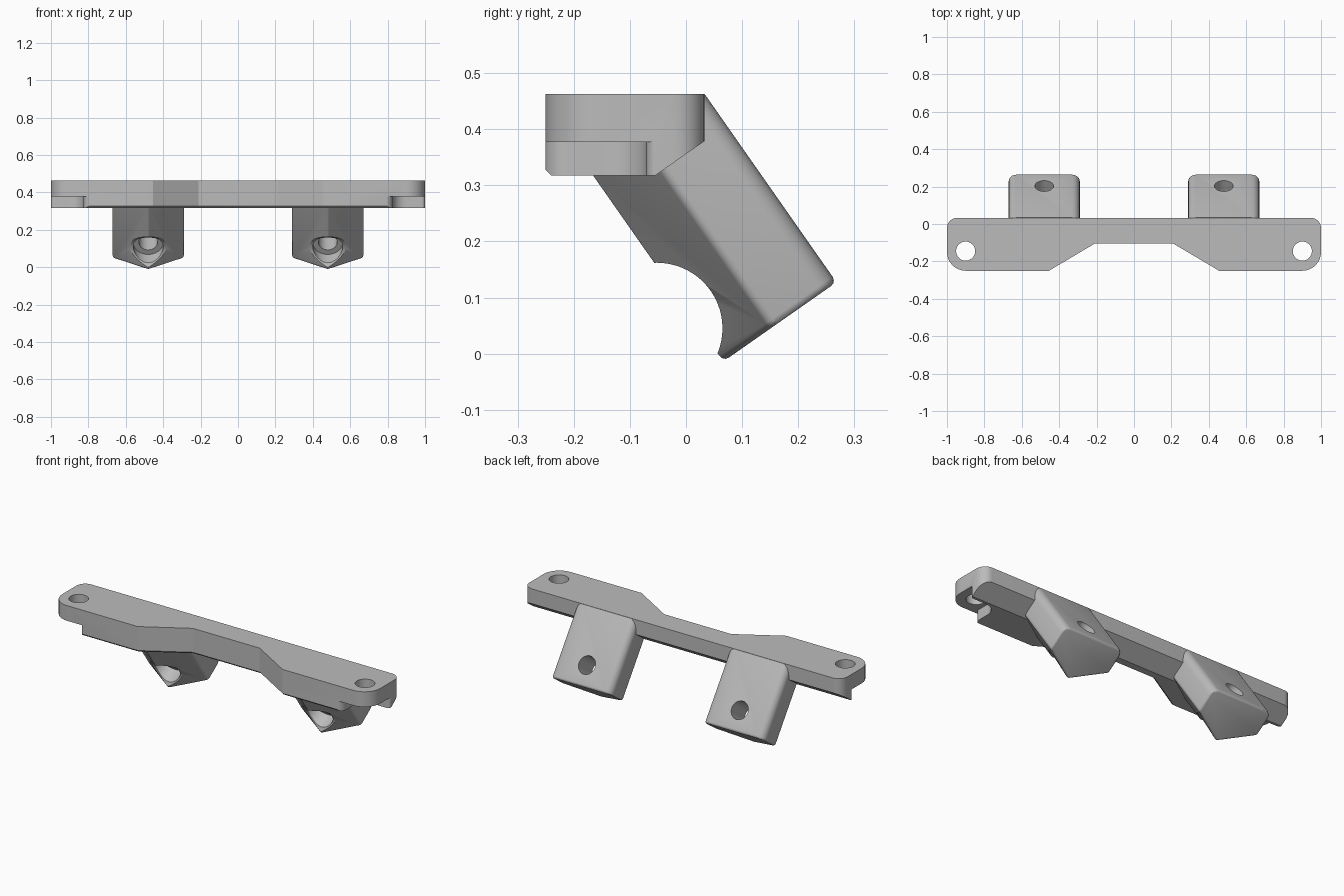
import bpy, bmesh, math
from mathutils import Vector

if "Cube" in bpy.data.objects:
    bpy.data.objects.remove(bpy.data.objects["Cube"], do_unlink=True)

grey = bpy.data.materials.new("plain grey")
grey.use_nodes = True
grey.diffuse_color = (0.5, 0.5, 0.5, 1)
grey.node_tree.nodes["Principled BSDF"].inputs["Base Color"].default_value = (0.5, 0.5, 0.5, 1)

X, Y, Z = Vector((1, 0, 0)), Vector((0, 1, 0)), Vector((0, 0, 1))
TILT = math.radians(55)
ALONG = Vector((0, math.cos(TILT), -math.sin(TILT)))   # down the leg
OUT = Vector((0, math.sin(TILT), math.cos(TILT)))      # out of the leg's back face
TOP, BOTTOM = 0.463, 0.317


def rounded(corners, steps=8):
    """Turn (x, y, radius) corners into an outline with rounded corners."""
    outline = []
    for i, (x, y, r) in enumerate(corners):
        p = Vector((x, y))
        if r == 0:
            outline.append(p)
            continue
        a = (Vector(corners[i - 1][:2]) - p).normalized()
        b = (Vector(corners[(i + 1) % len(corners)][:2]) - p).normalized()
        half = a.angle(b) / 2
        centre = p + (a + b).normalized() * r / math.sin(half)
        start = p + a * r / math.tan(half) - centre
        end = p + b * r / math.tan(half) - centre
        sweep = start.angle(end)
        for k in range(steps + 1):
            t = k / steps
            outline.append(centre + (start * math.sin((1 - t) * sweep)
                                     + end * math.sin(t * sweep)) / math.sin(sweep))
    return outline


def prism(name, outline, origin, u, v, w, bevel=0, segments=1, pick=None):
    """Extrude an outline in the u-v plane along w; pick chooses far edges to bevel."""
    bm = bmesh.new()
    near = [bm.verts.new(origin + u * p[0] + v * p[1]) for p in outline]
    far = [bm.verts.new(q.co + w) for q in near]
    n = len(near)
    bm.faces.new(near)
    bm.faces.new(far)
    for i in range(n):
        j = (i + 1) % n
        bm.faces.new((near[i], near[j], far[j], far[i]))
    bmesh.ops.remove_doubles(bm, verts=bm.verts, dist=0.0001)
    bmesh.ops.recalc_face_normals(bm, faces=bm.faces)
    if bevel:
        ends = set(far)
        edges = [e for e in bm.edges if all(q in ends for q in e.verts)
                 and (pick is None or pick(e))]
        bmesh.ops.bevel(bm, geom=edges, offset=bevel, segments=segments,
                        profile=0.5, affect='EDGES', clamp_overlap=True)
    mesh = bpy.data.meshes.new(name)
    bm.to_mesh(mesh)
    bm.free()
    obj = bpy.data.objects.new(name, mesh)
    mesh.materials.append(grey)
    bpy.context.collection.objects.link(obj)
    return obj


def circle(r, sides=48):
    return [(r * math.cos(2 * math.pi * k / sides), r * math.sin(2 * math.pi * k / sides))
            for k in range(sides)]


def cut_and_shade(obj, cutters):
    bpy.ops.object.select_all(action='DESELECT')
    bpy.context.view_layer.objects.active = obj
    obj.select_set(True)
    for c in cutters:
        mod = obj.modifiers.new("cut", 'BOOLEAN')
        mod.operation, mod.solver, mod.object = 'DIFFERENCE', 'EXACT', c
        bpy.ops.object.modifier_apply(modifier=mod.name)
    for c in cutters:
        bpy.data.objects.remove(c, do_unlink=True)
    bpy.ops.object.shade_smooth_by_angle(angle=math.radians(30))


# Mounting plate: half outline mirrored to the other side
half = [(0.21, -0.105, 0), (0.455, -0.25, 0), (1, -0.25, 0.1), (1, 0.033, 0.055)]
corners = half + [(-x, y, r) for x, y, r in reversed(half)]
plate = prism("mounting_plate", rounded(corners), Z * TOP, X, Y, Z * (BOTTOM - TOP),
              bevel=0.01, pick=lambda e: max(q.co.y for q in e.verts) < -0.09)

# Sloped underside along the back edge
cutters = [prism("slope_cutter", [(-0.098, 0.287), (0.119, 0.439), (0.119, 0.287)],
                 X * -1.2, Y, Z, X * 2.4)]

# Screw holes and the open recesses beneath them
recess = rounded([(0.785, -0.3, 0), (0.785, -0.251, 0), (0.825, -0.251, 0.04),
                  (0.825, -0.07, 0.075), (1.001, -0.07, 0.02), (1.001, -0.05, 0),
                  (1.05, -0.05, 0), (1.05, -0.3, 0)])
for side in (1, -1):
    cutters.append(prism("recess_cutter", recess, Z * 0.25, X * side, Y, Z * 0.127))
    cutters.append(prism("screw_cutter", circle(0.051), Vector((0.9 * side, -0.145, 0.2)),
                         X, Y, Z * 0.4))
cut_and_shade(plate, cutters)

# Slanted legs: flat back, ridged front, rounded end
section = rounded([(0.19, 0, 0.04), (0.19, -0.14, 0.02), (0, -0.248, 0.012),
                   (-0.19, -0.14, 0.02), (-0.19, 0, 0.04)], steps=5)
for name, x in (("left_leg", 0.48), ("right_leg", -0.48)):
    root = Vector((x, 0.033, TOP))
    leg = prism(name, section, root + ALONG * 0.001, X, OUT, ALONG * 0.409,
                bevel=0.033, segments=3)
    axis = root + ALONG * 0.297
    saddle = prism("saddle_cutter", circle(0.117, 64), Vector((x - 0.3, -0.052, 0.045)),
                   Y, Z, X * 0.6)
    bore = prism("bore_cutter", circle(0.05), axis - OUT * 0.4, X, ALONG, OUT * 0.5)
    seat = prism("seat_cutter", circle(0.08), axis - OUT * 0.4, X, ALONG, OUT * 0.25)
    cut_and_shade(leg, [saddle, bore, seat])
